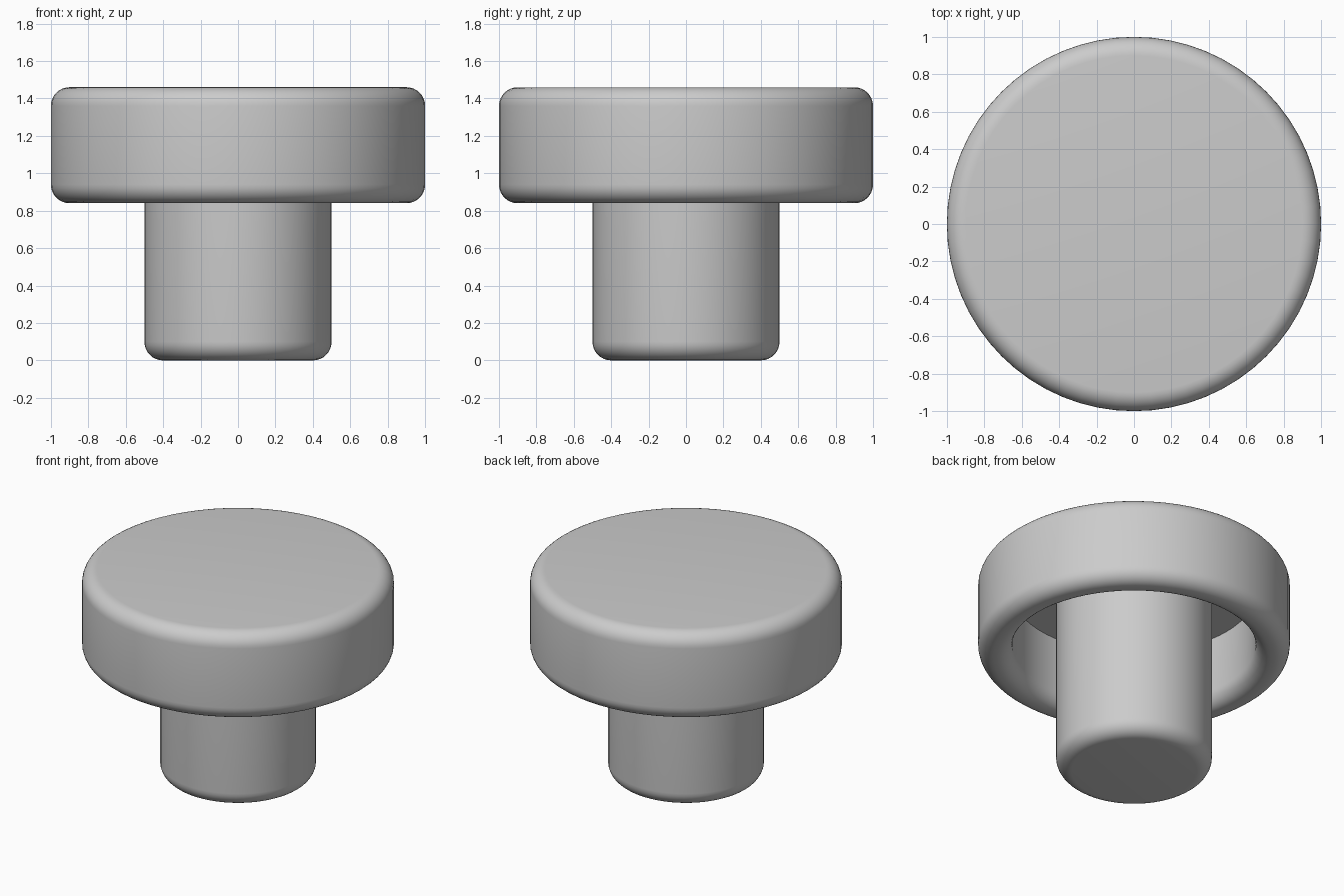
import bpy, bmesh, math

if "Cube" in bpy.data.objects:
    bpy.data.objects.remove(bpy.data.objects["Cube"])

SEG = 64

# one flat grey for the whole model
grey = bpy.data.materials.new("plain_grey")
grey.diffuse_color = (0.6, 0.6, 0.6, 1)
grey.use_nodes = True
grey.node_tree.nodes["Principled BSDF"].inputs["Base Color"].default_value = grey.diffuse_color


def fillet(cx, cz, r, a0, a1, n=8):
    """Arc points in the (radius, height) plane, angles in degrees."""
    return [(cx + r * math.cos(math.radians(a0 + (a1 - a0) * i / n)),
             cz + r * math.sin(math.radians(a0 + (a1 - a0) * i / n)))
            for i in range(n + 1)]


def lathe(name, profile):
    """Spin a profile, ordered from bottom axis outward and up, round z."""
    bm = bmesh.new()
    verts = [bm.verts.new((r, 0, z)) for r, z in profile]
    edges = [bm.edges.new(p) for p in zip(verts, verts[1:])]
    bmesh.ops.spin(bm, geom=verts + edges, cent=(0, 0, 0), axis=(0, 0, 1),
                   angle=math.tau, steps=SEG)
    bmesh.ops.remove_doubles(bm, verts=bm.verts, dist=1e-5)
    bmesh.ops.recalc_face_normals(bm, faces=bm.faces)
    mesh = bpy.data.meshes.new(name)
    bm.to_mesh(mesh)
    bm.free()
    mesh.materials.append(grey)
    obj = bpy.data.objects.new(name, mesh)
    bpy.context.collection.objects.link(obj)
    bpy.ops.object.select_all(action='DESELECT')
    obj.select_set(True)
    bpy.context.view_layer.objects.active = obj
    bpy.ops.object.shade_smooth_by_angle(angle=math.radians(35))
    return obj


CEILING = 1.32

# cap: hollow underneath, rounded rim and rounded lip
lathe("cap", [(0, CEILING), (0.78, CEILING)]
      + fillet(0.88, 0.94, 0.10, 180, 270)
      + fillet(0.90, 0.94, 0.10, 270, 360)
      + fillet(0.90, 1.36, 0.10, 0, 90)
      + [(0, 1.46)])

# stem: solid post with a rounded foot, running up into the cap
lathe("stem", [(0, 0)] + fillet(0.40, 0.10, 0.10, 270, 360)
      + [(0.50, CEILING + 0.02), (0, CEILING + 0.02)])
